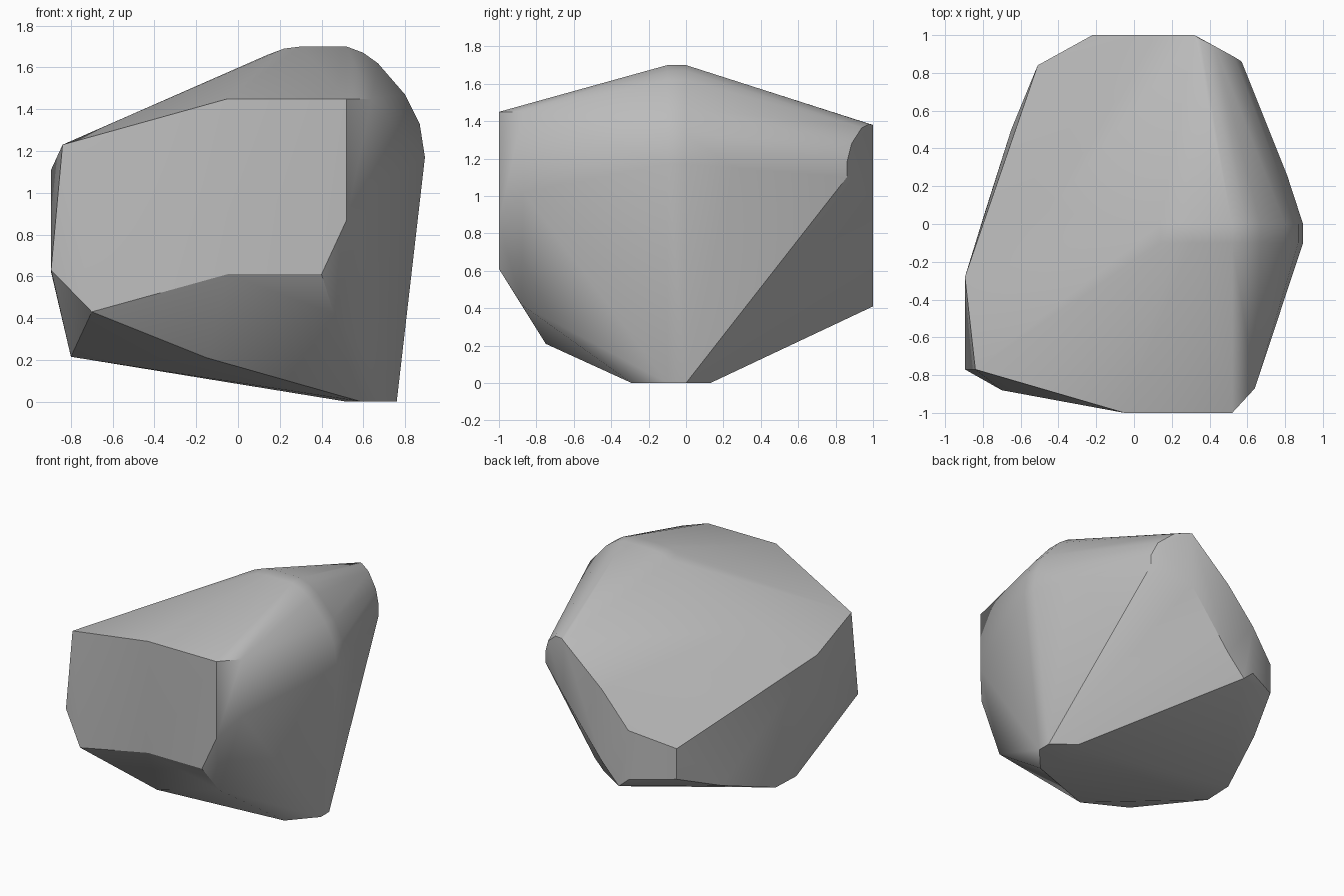
import bpy
import bmesh
import math

default_cube = bpy.data.objects.get("Cube")
if default_cube:
    bpy.data.objects.remove(default_cube, do_unlink=True)


def upright_plate(y, outline):
    """Corners (x, z) of a facet lying at a constant depth."""
    return [(x, y, z) for x, z in outline]


def level_plate(z, outline):
    """Corners (x, y) of a facet lying at a constant height."""
    return [(x, y, z) for x, y in outline]


def cliff_edge(x, y, *heights):
    """Vertical edge given by its heights."""
    return [(x, y, z) for z in heights]


corners = []

# Flat front facet and the slanted one beside it
corners += upright_plate(-1, [(-.05, 1.45), (.52, 1.45), (.52, .87), (.4, .61), (-.05, .61)])
corners += cliff_edge(-.84, -.77, 1.23)
corners += cliff_edge(-.895, -.77, .63)

# Undercut below the front facet
corners += upright_plate(-.88, [(-.7, .43), (.46, .42)])
corners += cliff_edge(-.15, -.75, .21)
corners += cliff_edge(.64, -.87, 1.45, 1.02)

# Flat back facet
corners += upright_plate(1, [(-.22, .85), (-.12, .92), (0, 1.1), (.32, 1.38),
                             (.32, .97), (0, .56), (-.14, .41), (-.22, .48)])

# Chipped back corner with a rounded outline
corners += [(.35, .98, 1.385), (.43, .94, 1.365), (.53, .885, 1.28),
            (.57, .86, 1.18), (.57, .86, 1.1)]

# Rounded crest, carried across the middle of the rock
crest = [(.14, 1.66), (.22, 1.69), (.3, 1.7), (.52, 1.7), (.6, 1.67), (.67, 1.62),
         (.8, 1.47), (.87, 1.33), (.895, 1.17)]
for depth in (-.1, 0):
    corners += upright_plate(depth, crest)
corners += cliff_edge(.81, .26, 1.15)

# Cliffs and shoulder on the low side
corners += cliff_edge(-.895, -.28, 1.11, .62)
corners += cliff_edge(-.51, .84, .73, .5)
corners += cliff_edge(-.45, .07, 1.3)
corners += cliff_edge(-.65, .5, .36)

# Foot that touches the ground, and the raised underside
corners += level_plate(0, [(.59, -.29), (.76, -.1), (.76, 0), (.6, .13), (.52, -.1), (.52, .05)])
corners += level_plate(.215, [(-.8, -.17), (-.79, .06)])

# Wrap the corners into one solid and merge the coplanar triangles
bm = bmesh.new()
for corner in corners:
    bm.verts.new(corner)
hull = bmesh.ops.convex_hull(bm, input=bm.verts[:])
unused = {g for g in hull["geom_interior"] + hull["geom_unused"] if isinstance(g, bmesh.types.BMVert)}
bmesh.ops.delete(bm, geom=list(unused), context="VERTS")
bmesh.ops.dissolve_limit(bm, angle_limit=math.radians(1), verts=bm.verts[:], edges=bm.edges[:])
bmesh.ops.recalc_face_normals(bm, faces=bm.faces[:])

mesh = bpy.data.meshes.new("rock")
bm.to_mesh(mesh)
bm.free()
rock = bpy.data.objects.new("rock", mesh)
bpy.context.collection.objects.link(rock)

# Plain grey stone
stone = bpy.data.materials.new("grey stone")
stone.use_nodes = True
grey = (.5, .5, .5, 1)
stone.diffuse_color = grey
stone.node_tree.nodes["Principled BSDF"].inputs["Base Color"].default_value = grey
mesh.materials.append(stone)

# Soft shading that keeps the facet rims sharp
bpy.ops.object.select_all(action="DESELECT")
rock.select_set(True)
bpy.context.view_layer.objects.active = rock
bpy.ops.object.shade_smooth_by_angle(angle=math.radians(30))
